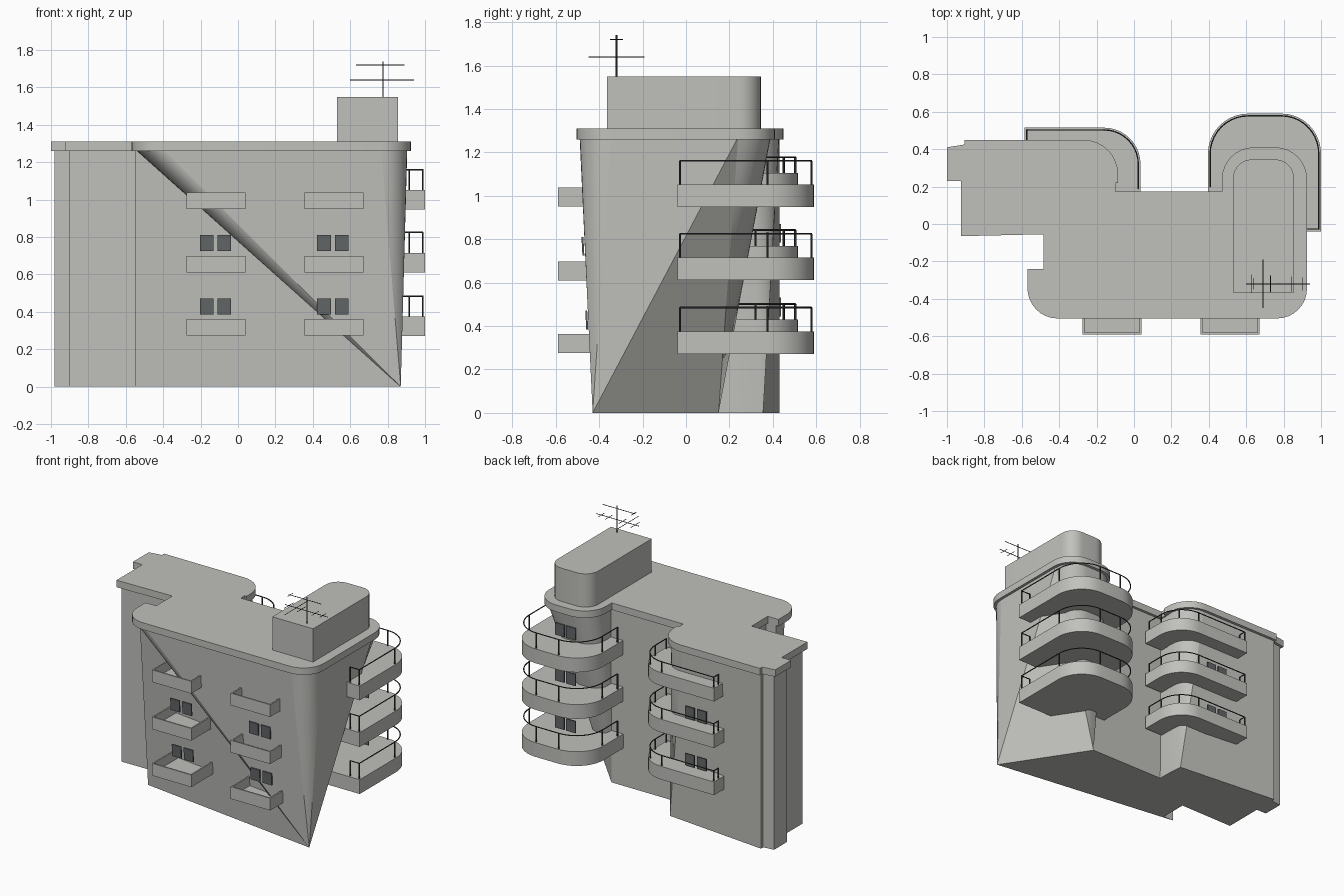
import bpy, bmesh, math
from mathutils import Vector, Matrix

if "Cube" in bpy.data.objects:
    bpy.data.objects.remove(bpy.data.objects["Cube"])


def material(name, rgb):
    m = bpy.data.materials.new(name)
    m.diffuse_color = (*rgb, 1)
    m.use_nodes = True
    m.node_tree.nodes["Principled BSDF"].inputs["Base Color"].default_value = m.diffuse_color
    return m


CONCRETE = material("concrete grey", (0.53, 0.535, 0.505))
GLASS = material("window slate", (0.125, 0.135, 0.14))
METAL = material("dark metal", (0.045, 0.047, 0.05))


def finish(bm, name, mat, smooth=True):
    bmesh.ops.recalc_face_normals(bm, faces=bm.faces[:])
    me = bpy.data.meshes.new(name)
    bm.to_mesh(me)
    bm.free()
    me.materials.append(mat)
    ob = bpy.data.objects.new(name, me)
    bpy.context.collection.objects.link(ob)
    if smooth:
        bpy.ops.object.select_all(action='DESELECT')
        ob.select_set(True)
        bpy.context.view_layer.objects.active = ob
        bpy.ops.object.shade_smooth_by_angle(angle=math.radians(25), keep_sharp_edges=True)
    return ob


def arc(cx, cy, rx, ry, a0, a1, n=8):
    return [(cx + rx * math.cos(math.radians(a0 + (a1 - a0) * i / n)),
             cy + ry * math.sin(math.radians(a0 + (a1 - a0) * i / n))) for i in range(n + 1)]


def prism(name, outline, z0, z1, mat=CONCRETE):
    bm = bmesh.new()
    lo = [bm.verts.new((x, y, z0)) for x, y in outline]
    hi = [bm.verts.new((x, y, z1)) for x, y in outline]
    n = len(lo)
    bm.faces.new(lo[::-1])
    bm.faces.new(hi)
    for i in range(n):
        j = (i + 1) % n
        bm.faces.new((lo[i], lo[j], hi[j], hi[i]))
    return finish(bm, name, mat)


def add_box(bm, x0, x1, y0, y1, z0, z1):
    m = Matrix.Translation(((x0 + x1) / 2, (y0 + y1) / 2, (z0 + z1) / 2)) @ \
        Matrix.Diagonal((x1 - x0, y1 - y0, z1 - z0, 1))
    bmesh.ops.create_cube(bm, size=1, matrix=m)


def add_rod(bm, a, b, r, n=6):
    a, b = Vector(a), Vector(b)
    d = b - a
    m = Matrix.Translation((a + b) / 2) @ d.to_track_quat('Z', 'Y').to_matrix().to_4x4()
    bmesh.ops.create_cone(bm, cap_ends=True, segments=n, radius1=r, radius2=r,
                          depth=d.length, matrix=m)


# Roof slab, counter-clockwise from the front left
roof = (arc(-0.41, -0.34, 0.16, 0.165, 180, 270) + arc(0.765, -0.345, 0.16, 0.16, 270, 360)
        + arc(0.755, 0.24, 0.17, 0.17, 0, 90) + arc(0.64, 0.24, 0.17, 0.17, 90, 180)
        + [(0.47, 0.175), (-0.10, 0.175), (-0.10, 0.22), (-0.085, 0.22)]
        + arc(-0.27, 0.265, 0.185, 0.185, 0, 90)
        + [(-0.905, 0.45), (-0.905, 0.425), (-1.0, 0.41), (-1.0, 0.23), (-0.925, 0.23),
           (-0.925, -0.065), (-0.485, -0.055), (-0.485, -0.24), (-0.57, -0.24)])
prism("roof_slab", roof, 1.26, 1.31)

# Building body: rounded outline on top shrinks to sharp corners on the ground
A, B, C, D = (-0.55, -0.24), (0.87, -0.43), (0.49, 0.15), (-0.12, 0.355)
left_arc = arc(-0.40, -0.34, 0.15, 0.15, 180, 270)
pairs = [(left_arc[0], A)]
pairs += [(p, B) for p in left_arc + arc(0.765, -0.345, 0.14, 0.145, 270, 360)]
pairs += [((0.905, 0.24), B)]
pairs += [(p, C) for p in arc(0.755, 0.24, 0.15, 0.15, 0, 90)
          + arc(0.64, 0.24, 0.15, 0.15, 90, 180) + [(0.49, 0.155)]]
pairs += [((-0.11, 0.155), (-0.11, 0.15)), ((-0.11, 0.22), (-0.11, 0.22))]
pairs += [(p, D) for p in arc(-0.27, 0.265, 0.165, 0.165, 0, 90)]
pairs += [(p, p) for p in [(-0.9, 0.43), (-0.9, 0.405), (-0.98, 0.395), (-0.98, 0.245),
                           (-0.9, 0.245), (-0.9, -0.045), (-0.47, -0.04), (-0.47, -0.24), A]]
bm = bmesh.new()
cache = {}


def vert(p, z):
    key = (round(p[0], 4), round(p[1], 4), z)
    if key not in cache:
        cache[key] = bm.verts.new(key)
    return cache[key]


for i, (t0, b0) in enumerate(pairs):
    t1, b1 = pairs[(i + 1) % len(pairs)]
    ring = list(dict.fromkeys([vert(b0, 0.0), vert(b1, 0.0), vert(t1, 1.27), vert(t0, 1.27)]))
    if len(ring) > 2:
        bm.faces.new(ring)
for z, k in ((0.0, 1), (1.27, 0)):
    bm.faces.new(list(dict.fromkeys(vert(p[k], z) for p in pairs)))
# keep the large walls crisp, smooth only the corner fans
for f in bm.faces:
    if f.calc_area() > 0.12:
        for e in f.edges:
            e.smooth = False
finish(bm, "building_body", CONCRETE)

# Rooftop stair house with rounded back corners
prism("stair_house", [(0.53, -0.365), (0.855, -0.365)] + arc(0.755, 0.245, 0.1, 0.1, 0, 90)
      + arc(0.63, 0.245, 0.1, 0.1, 90, 180), 1.30, 1.55)

# Front balconies: open-topped troughs
for x0 in (-0.275, 0.355):
    for i, z in enumerate((0.275, 0.61, 0.95)):
        bm = bmesh.new()
        x1, w = x0 + 0.315, 0.01
        back = -0.29 if x0 < 0 else -0.36
        add_box(bm, x0, x1, -0.59, back, z, z + 0.02)
        add_box(bm, x0, x1, -0.59, -0.59 + w, z + 0.02, z + 0.088)
        add_box(bm, x0, x0 + w, -0.59 + w, back, z + 0.02, z + 0.088)
        add_box(bm, x1 - w, x1, -0.59 + w, back, z + 0.02, z + 0.088)
        finish(bm, f"front_balcony_{i}", CONCRETE, False)


def window(name, x, y, z, tilt, w=0.073):
    bm = bmesh.new()
    m = Matrix.Translation((x, y, z)) @ Matrix.Rotation(tilt, 4, 'X') @ \
        Matrix.Diagonal((w, 0.009, 0.086, 1))
    bmesh.ops.create_cube(bm, size=1, matrix=m)
    finish(bm, name, GLASS, False)


# Windows in pairs, all on the plane of their storey's facade
for z in (0.428, 0.768):
    for x in (-0.168, -0.073, 0.46, 0.555):
        window("front_window", x, -0.435 - 0.052 * z, z, 0.052)
    for x in (-0.335, -0.43):
        window("wing_window", x, 0.432, z + 0.06, 0)
for z in (0.45, 0.79, 1.12):
    for x in (0.655, 0.745):
        window("tower_window", x, 0.375, z, 0)


def railing(name, path, posts, z0, z1):
    bm = bmesh.new()
    for a, b in zip(path, path[1:]):
        add_rod(bm, (*a, z1), (*b, z1), 0.004)
    for p in posts:
        add_rod(bm, (*p, z0 - 0.01), (*p, z1), 0.005)
    finish(bm, name, METAL)


# Rounded balconies around the tower and the left wing, with railings
tower_slab = ([(0.395, 0.14), (0.5, 0.12), (0.62, -0.04), (1.0, -0.04)]
              + arc(0.79, 0.375, 0.21, 0.215, 0, 90, 10)
              + arc(0.61, 0.375, 0.215, 0.215, 90, 180, 10))
tower_rail = ([(0.915, -0.027), (0.988, -0.027)] + arc(0.79, 0.375, 0.198, 0.203, 0, 90, 10)
              + arc(0.61, 0.375, 0.203, 0.203, 90, 180, 10) + [(0.407, 0.2)])
tower_posts = [tower_rail[k] for k in (0, 1, 2, 12, 13, 23, 24)]
wing_slab = ([(-0.585, 0.40), (-0.2, 0.30), (-0.13, 0.165), (0.035, 0.165)]
             + arc(-0.16, 0.32, 0.195, 0.195, 0, 90, 10) + [(-0.585, 0.515)])
wing_rail = ([(0.023, 0.19)] + arc(-0.16, 0.32, 0.183, 0.183, 0, 90, 10)
             + [(-0.573, 0.503), (-0.573, 0.45)])
wing_posts = [wing_rail[k] for k in (0, 1, 6, 11, 12, 13)]
for i, z in enumerate((0.272, 0.612, 0.948)):
    prism(f"tower_balcony_{i}", tower_slab, z, z + 0.103)
    railing(f"tower_railing_{i}", tower_rail, tower_posts, z + 0.103, z + 0.213)
    prism(f"wing_balcony_{i}", wing_slab, z + 0.062, z + 0.157)
    railing(f"wing_railing_{i}", wing_rail, wing_posts, z + 0.157, z + 0.23)

# Rooftop antenna: mast, two booms and thin cross elements
bm = bmesh.new()
add_rod(bm, (0.775, -0.32, 1.54), (0.775, -0.32, 1.74), 0.004)
add_rod(bm, (0.60, -0.32, 1.64), (0.94, -0.32, 1.64), 0.0025)
add_rod(bm, (0.63, -0.32, 1.72), (0.89, -0.32, 1.72), 0.0025)
for x, h, z in ((0.69, 0.13, 1.64), (0.63, 0.05, 1.64), (0.73, 0.045, 1.64),
                (0.84, 0.04, 1.64), (0.90, 0.035, 1.64), (0.64, 0.03, 1.72)):
    add_rod(bm, (x, -0.32 - h, z), (x, -0.32 + h, z), 0.002)
finish(bm, "antenna", METAL)
